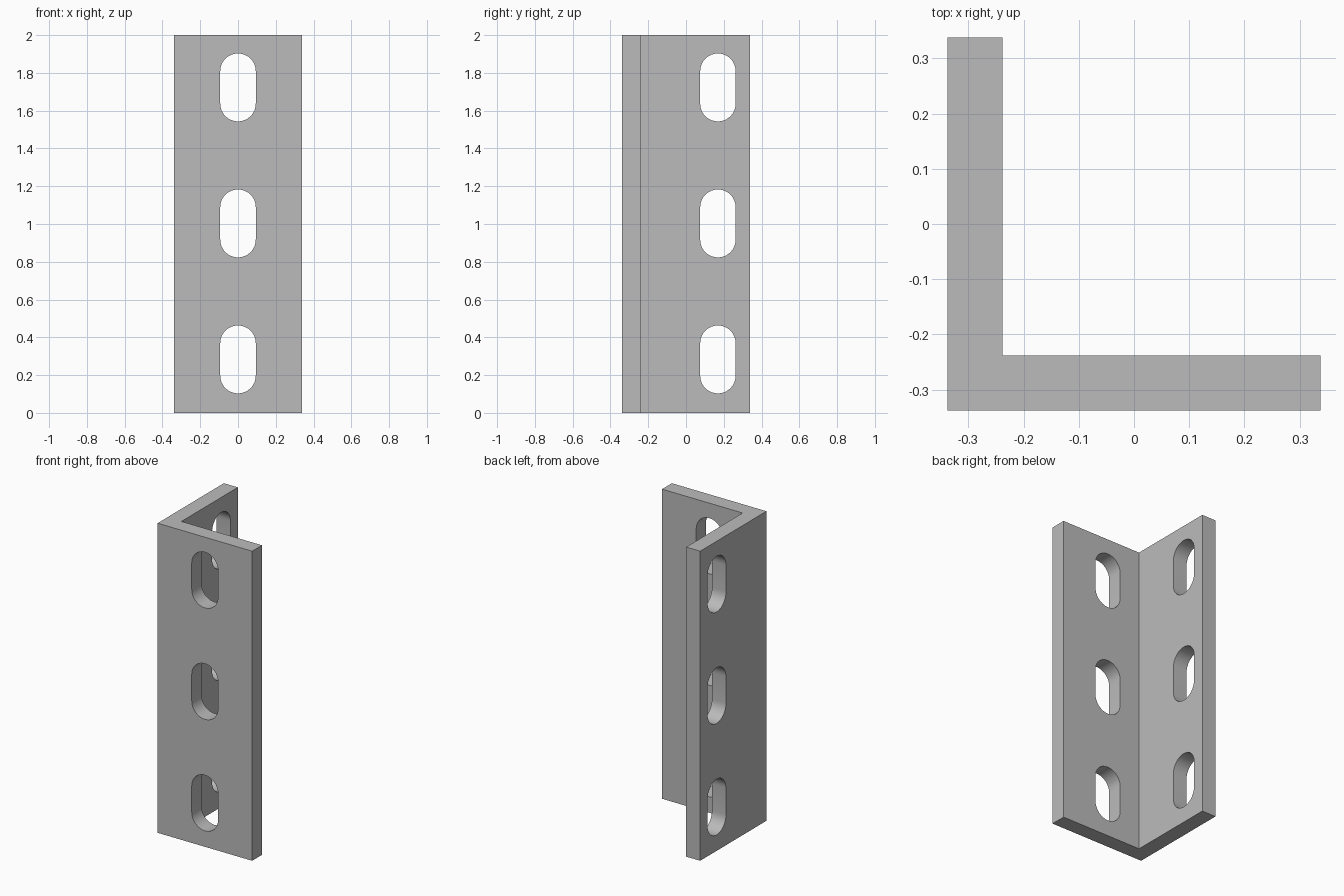
import bpy, bmesh
from math import sin, cos, pi
from mathutils import Vector

HALF, THICK, HEIGHT = 0.338, 0.1, 2.0
SLOT_R, SLOT_HALF = 0.094, 0.18
SLOT_Z = (0.283, 1.003, 1.723)

cube = bpy.data.objects.get("Cube")
if cube:
    bpy.data.objects.remove(cube, do_unlink=True)

steel = bpy.data.materials.new("steel_grey")
steel.use_nodes = True
grey = (0.5, 0.5, 0.5, 1)
steel.diffuse_color = grey
steel.node_tree.nodes["Principled BSDF"].inputs["Base Color"].default_value = grey


def add_prism(bm, points, direction):
    """Extrude a closed outline along a direction."""
    face = bm.faces.new([bm.verts.new(p) for p in points])
    new = bmesh.ops.extrude_face_region(bm, geom=[face])["geom"]
    verts = [v for v in new if isinstance(v, bmesh.types.BMVert)]
    bmesh.ops.translate(bm, verts=verts, vec=Vector(direction))


def make_object(name, bm):
    bmesh.ops.recalc_face_normals(bm, faces=bm.faces)
    mesh = bpy.data.meshes.new(name)
    bm.to_mesh(mesh)
    bm.free()
    mesh.materials.append(steel)
    obj = bpy.data.objects.new(name, mesh)
    bpy.context.collection.objects.link(obj)
    return obj


def slot_outline(centre, z, steps=16):
    """Upright rounded slot as (across, up) pairs."""
    straight = SLOT_HALF - SLOT_R
    return [(centre + SLOT_R * cos(end * pi + pi * i / steps),
             z + (straight if end == 0 else -straight)
             + SLOT_R * sin(end * pi + pi * i / steps))
            for end in (0, 1) for i in range(steps + 1)]


# L-shaped angle bar
inner = -HALF + THICK
bm = bmesh.new()
add_prism(bm, [(-HALF, -HALF, 0), (HALF, -HALF, 0), (HALF, inner, 0),
               (inner, inner, 0), (inner, HALF, 0), (-HALF, HALF, 0)],
          (0, 0, HEIGHT))
bracket = make_object("angle_bracket", bm)

# Slots through the front leg and the side leg
bm = bmesh.new()
start, depth = -HALF - 0.05, THICK + 0.1
for z in SLOT_Z:
    add_prism(bm, [(a, start, u) for a, u in slot_outline(0, z)], (0, depth, 0))
    add_prism(bm, [(start, a, u) for a, u in slot_outline(0.169, z)], (depth, 0, 0))
cutter = make_object("slot_cutter", bm)
cutter.hide_render = True

cut = bracket.modifiers.new("slots", 'BOOLEAN')
cut.operation = 'DIFFERENCE'
cut.solver = 'EXACT'
cut.object = cutter

bpy.ops.object.select_all(action='DESELECT')
bracket.select_set(True)
bpy.context.view_layer.objects.active = bracket
bpy.ops.object.modifier_apply(modifier=cut.name)
bpy.data.objects.remove(cutter, do_unlink=True)
bpy.ops.object.shade_smooth_by_angle(angle=pi / 6)
